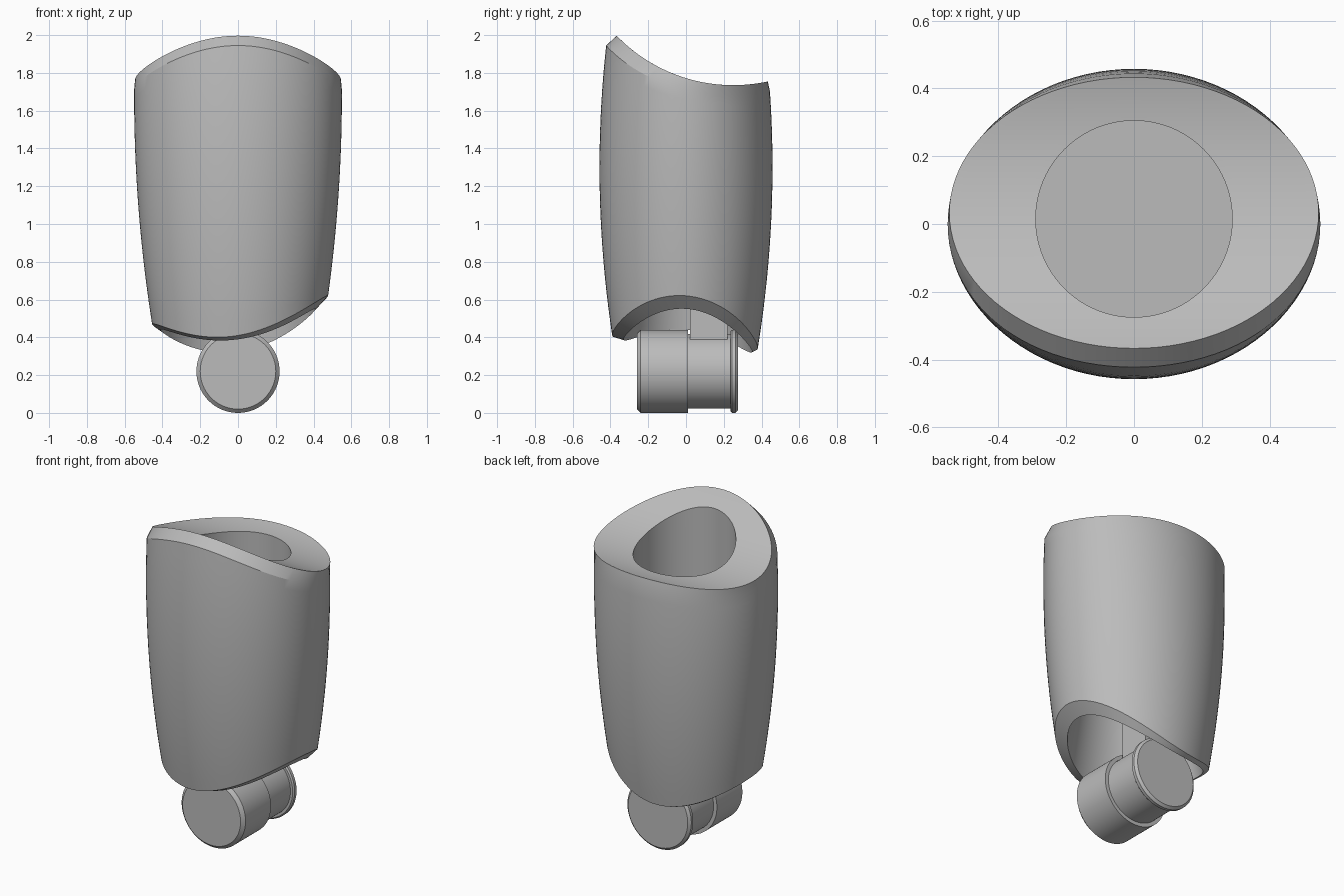
import bpy, bmesh
from math import sin, cos, pi, sqrt

N = 96
ANGLES = [2 * pi * i / N for i in range(N)]

cube = bpy.data.objects.get("Cube")
if cube:
    bpy.data.objects.remove(cube, do_unlink=True)

grey = bpy.data.materials.new("plain_grey")
grey.use_nodes = True
grey.diffuse_color = (0.5, 0.5, 0.5, 1)
grey.node_tree.nodes["Principled BSDF"].inputs["Base Color"].default_value = (0.5, 0.5, 0.5, 1)


def finish(name, bm):
    bmesh.ops.recalc_face_normals(bm, faces=bm.faces)
    mesh = bpy.data.meshes.new(name)
    bm.to_mesh(mesh)
    bm.free()
    mesh.materials.append(grey)
    obj = bpy.data.objects.new(name, mesh)
    bpy.context.collection.objects.link(obj)
    bpy.ops.object.select_all(action='DESELECT')
    obj.select_set(True)
    bpy.context.view_layer.objects.active = obj
    bpy.ops.object.shade_smooth_by_angle(angle=0.4)
    return obj


def loft(name, rings):
    """Skin a stack of closed rings and cap both ends."""
    bm = bmesh.new()
    loops = [[bm.verts.new(p) for p in ring] for ring in rings]
    for a, b in zip(loops, loops[1:]):
        for i in range(N):
            j = (i + 1) % N
            bm.faces.new((a[i], a[j], b[j], b[i]))
    bm.faces.new(loops[0])
    bm.faces.new(loops[-1])
    return finish(name, bm)


def ellipse(rx, ry, cy, height):
    """Ring whose height depends on angle and y."""
    return [(rx * cos(a), cy + ry * sin(a), height(a, cy + ry * sin(a))) for a in ANGLES]


def saddle(a, y):
    # concave top, curved along y only
    r = 0.858
    return 1.735 + r - sqrt(r * r - (y - 0.25) ** 2)


def lower_outer(a):
    return 0.46 + 0.075 * cos(a) - 0.035 * sin(a) + 0.085 * cos(2 * a)


def lower_inner(a, y):
    return 0.426 + 0.055 * cos(a) - 0.0325 * sin(a) + 0.069 * cos(2 * a)


def upper_outer(a):
    return saddle(a, 0.033 + 0.4 * sin(a)) - 0.052


def wall_ring(t):
    # barrel-shaped outer wall between the two wavy edges
    ring = []
    for a in ANGLES:
        z = lower_outer(a) * (1 - t) + upper_outer(a) * t
        rx = 0.55 - 0.065 * (1.68 - z) ** 2
        ry = 0.458 - 0.085 * (z - 1.3) ** 2
        ring.append((rx * cos(a), ry * sin(a), z))
    return ring


# Sleeve: lower cavity, lower bevel, outer wall, upper bevel, saddle top, bore
CEILING, BORE_FLOOR = 0.85, 1.1
rings = [ellipse(0.35, 0.29, 0.01, lambda a, y: CEILING),
         ellipse(0.41, 0.34, 0.01, lower_inner)]
rings += [wall_ring(k / 20) for k in range(21)]
for k in range(9):
    t = k / 8
    rings.append(ellipse(0.545 + (0.29 - 0.545) * t, 0.40 + (0.29 - 0.40) * t,
                         0.033 + (0.015 - 0.033) * t, saddle))
rings.append(ellipse(0.29, 0.29, 0.015, lambda a, y: BORE_FLOOR))
loft("sleeve", rings)

# Hinge pin: turned profile along y with a groove and a back lip
profile = [(-0.26, 0.20), (-0.24, 0.22), (0.01, 0.22), (0.01, 0.197), (0.235, 0.197),
           (0.235, 0.212), (0.243, 0.22), (0.262, 0.22), (0.276, 0.205)]
loft("hinge_pin", [[(r * cos(a), y, 0.22 + r * sin(a)) for a in ANGLES] for y, r in profile])

# Post joining the pin to the cavity ceiling
bm = bmesh.new()
bmesh.ops.create_cube(bm, size=1)
for v in bm.verts:
    v.co = (v.co.x * 0.2, v.co.y * 0.2 + 0.12, 0.58 + v.co.z * 0.56)
finish("pin_post", bm)
